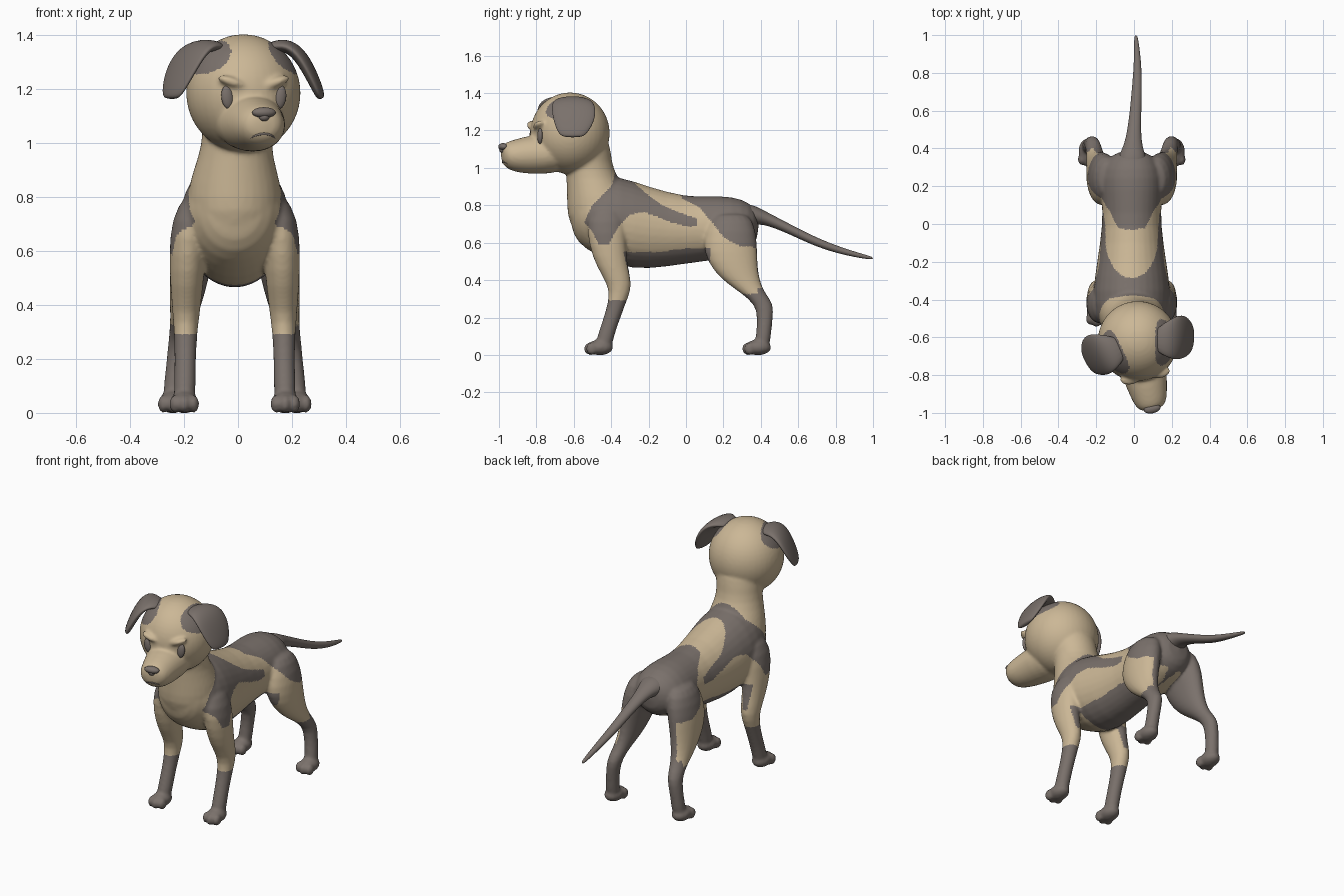
import bpy, bmesh, math
from mathutils import Matrix, Vector

if "Cube" in bpy.data.objects:
    bpy.data.objects.remove(bpy.data.objects["Cube"])

MIDDLE = -0.012                       # the body stands slightly off centre
HEAD = Matrix.Translation((0.02, -0.62, 1.185)) @ Matrix.Rotation(math.radians(12), 4, 'Z')


def make_material(name, colour):
    mat = bpy.data.materials.new(name)
    mat.use_nodes = True
    mat.diffuse_color = (*colour, 1)
    bsdf = next(n for n in mat.node_tree.nodes if n.type == 'BSDF_PRINCIPLED')
    bsdf.inputs["Base Color"].default_value = (*colour, 1)
    return mat


TAN = make_material("tan fur", (0.60, 0.475, 0.305))
DARK = make_material("dark fur", (0.195, 0.165, 0.148))


def loft(bm, sections, matrix=Matrix(), sides=16):
    """Skin a closed tube over (centre, axis a, axis b) ellipses."""
    rings = []
    for centre, a, b in sections:
        ring = []
        for i in range(sides):
            t = math.tau * i / sides
            p = Vector(centre) + Vector(a) * math.cos(t) + Vector(b) * math.sin(t)
            ring.append(bm.verts.new(matrix @ p))
        rings.append(ring)
    for low, high in zip(rings, rings[1:]):
        for i in range(sides):
            j = (i + 1) % sides
            bm.faces.new((low[i], low[j], high[j], high[i]))
    bm.faces.new(rings[0])
    bm.faces.new(rings[-1])


def along_y(rows):
    return [((x, y, z), (rx, 0, 0), (0, 0, rz)) for x, y, z, rx, rz in rows]


def along_z(rows, side=1):
    return [((x * side + MIDDLE, y, z), (rx, 0, 0), (0, ry, 0)) for z, x, y, rx, ry in rows]


def ball(bm, place, radii, matrix=Matrix(), tilt=0):
    local = Matrix.Translation(place) @ Matrix.Rotation(tilt, 4, 'Y') @ Matrix.Diagonal((*radii, 1))
    bmesh.ops.create_uvsphere(bm, u_segments=20, v_segments=12, radius=1, matrix=matrix @ local)


def finish(bm, name, mat, subdivide=1):
    bmesh.ops.recalc_face_normals(bm, faces=bm.faces[:])
    mesh = bpy.data.meshes.new(name)
    bm.to_mesh(mesh)
    bm.free()
    mesh.materials.append(mat)
    mesh.shade_smooth()
    obj = bpy.data.objects.new(name, mesh)
    bpy.context.collection.objects.link(obj)
    if subdivide:
        mod = obj.modifiers.new("round", 'SUBSURF')
        mod.levels = mod.render_levels = subdivide
    return obj


# Torso: x, y, z, half width, half height
bm = bmesh.new()
torso = [(-.62, .78, .07, .09), (-.58, .76, .14, .17), (-.48, .74, .2, .21), (-.36, .715, .213, .25),
         (-.2, .677, .187, .226), (0, .667, .157, .182), (.12, .675, .162, .178),
         (.25, .69, .17, .162), (.34, .69, .14, .128), (.39, .69, .07, .07)]
loft(bm, along_y([(MIDDLE, *row) for row in torso]))

# Neck: z, x, y, half width, half depth
loft(bm, along_z([(.65, 0, -.45, .16, .16), (.75, 0, -.455, .185, .185), (.85, 0, -.465, .175, .175),
                  (.95, .003, -.505, .14, .138), (1.03, .01, -.52, .13, .125),
                  (1.12, .02, -.55, .15, .15), (1.2, .03, -.58, .14, .14)]))

# Skull, muzzle and brows, in the turned frame of the head
ball(bm, (0, 0, 0), (.218, .218, .22), HEAD)
loft(bm, along_y([(0, 0, -.09, .12, .1), (0, -.1, -.11, .14, .11), (0, -.21, -.113, .115, .107),
                  (0, -.29, -.12, .1, .092), (0, -.345, -.118, .084, .074),
                  (0, -.375, -.11, .05, .045)]), HEAD)

FRONT_LEG = [(.82, .14, -.42, .04, .06), (.72, .172, -.43, .066, .11), (.58, .175, -.42, .07, .1),
             (.47, .178, -.395, .062, .085), (.37, .18, -.35, .052, .066), (.3, .182, -.362, .044, .05),
             (.2, .183, -.395, .04, .046), (.1, .185, -.43, .041, .045), (.03, .187, -.445, .042, .05)]
HIND_LEG = [(.77, .12, .24, .06, .1), (.66, .145, .24, .085, .14), (.55, .162, .235, .079, .149),
            (.45, .175, .265, .068, .122), (.38, .185, .31, .056, .092), (.33, .195, .36, .046, .066),
            (.27, .205, .42, .041, .052), (.2, .215, .423, .038, .042), (.1, .225, .415, .039, .04),
            (.03, .228, .4, .042, .046)]

for side in (-1, 1):
    ball(bm, (.08 * side, -.185, .04), (.06, .035, .02), HEAD, -.32 * side)
    for leg, foot_x, foot_y in ((FRONT_LEG, .187, -.46), (HIND_LEG, .23, .385)):
        loft(bm, along_z(leg, side))
        # Paw with three toes
        x = foot_x * side + MIDDLE
        ball(bm, (x, foot_y, .04), (.053, .072, .042))
        for toe in (-1, 0, 1):
            ball(bm, (x + toe * .034, foot_y - .055 + abs(toe) * .012, .033), (.022, .032, .034))

# Fuse the parts into one smooth skin
body = finish(bm, "body", TAN)
remesh = body.modifiers.new("fuse", 'REMESH')
remesh.mode = 'VOXEL'
remesh.voxel_size = 0.009
smooth = body.modifiers.new("soften", 'SMOOTH')
smooth.factor, smooth.iterations = 0.5, 7
skin = bpy.data.meshes.new_from_object(body.evaluated_get(bpy.context.evaluated_depsgraph_get()))
body.modifiers.clear()
body.data = skin
skin.name = "body"
skin.materials.clear()
skin.materials.append(TAN)
skin.materials.append(DARK)
skin.shade_smooth()

# Fur patches as outlines over y and z
SHOULDER = [(-.375, 1.0), (-.395, .91), (-.5, .8), (-.545, .71), (-.5, .66), (-.465, .585), (-.415, .59),
            (-.365, .68), (-.3, .75), (-.22, .765), (-.11, .72), (0, .685), (.06, .69), (.055, .73),
            (-.03, .76), (-.13, .8), (-.22, .87), (-.3, .94), (-.32, 1.0)]
RUMP = [(-.05, .9), (-.02, .835), (.07, .79), (.14, .71), (.2, .63), (.28, .585), (.5, .56), (.5, .9)]
BELLY = [(-.335, .55), (-.14, .55), (0, .57), (.13, .57), (.13, .4), (-.3, .4)]


def inside(y, z, outline):
    hit = False
    for (y1, z1), (y2, z2) in zip(outline, outline[1:] + outline[:1]):
        if (z1 > z) != (z2 > z) and y < y1 + (z - z1) * (y2 - y1) / (z2 - z1):
            hit = not hit
    return hit


def is_dark(c, n):
    if c.z > 1.15:                                   # patches around the ears
        p = HEAD.inverted() @ c
        d = Vector(((abs(p.x) - .155) / .1, (p.y + .05) / .14, (p.z - .14) / .075))
        return d.length < 1
    if c.y > .1 and c.z < .62:                       # hind legs: socks and inner sides
        outward = n.x * (1 if c.x > MIDDLE else -1)
        if c.z < .325 or (c.y > .385 and c.z < .36) or outward * .8 - n.y * .5 < -.1:
            return True
    if c.y < 0 and c.z < .29:                        # front socks
        return True
    return any(inside(c.y, c.z, outline) for outline in (SHOULDER, RUMP, BELLY))


for face in skin.polygons:
    face.material_index = int(is_dark(face.center, face.normal))

# Tail
bm = bmesh.new()
loft(bm, along_y([(-.01, .28, .74, .09, .07), (-.01, .36, .75, .075, .055), (-.005, .42, .735, .045, .036),
                  (.005, .55, .675, .032, .028), (.015, .7, .6, .028, .025), (.02, .85, .55, .02, .018),
                  (.012, .97, .522, .012, .011), (.01, 1, .517, .007, .006)]))
finish(bm, "tail", DARK, 2)

# Folded ears: x, y, z, half width, half thickness, bend in degrees
EAR = [(.08, -.01, .165, .05, .02, 0), (.15, -.02, .183, .095, .026, 15), (.205, -.025, .15, .122, .028, 48),
       (.25, -.03, .07, .115, .025, 68), (.278, -.045, 0, .08, .02, 75), (.285, -.045, -.022, .05, .012, 75)]
for side, name in ((1, "left"), (-1, "right")):
    bm = bmesh.new()
    sections = []
    for x, y, z, width, thick, bend in EAR:
        a = math.radians(bend)
        sections.append(((x * side, y, z), (.25 * width * side, .97 * width, 0),
                         (math.sin(a) * thick * side, 0, math.cos(a) * thick)))
    loft(bm, sections, HEAD)
    finish(bm, name + "_ear", DARK, 2)


def face_point(x, z):
    """Point on the skin, in head space, straight ahead of the face."""
    start = HEAD @ Vector((x, -1, z))
    hit, place, _, _ = body.ray_cast(start, HEAD.to_3x3() @ Vector((0, 1, 0)))
    return HEAD.inverted() @ place if hit else Vector((x, -.3, z))


bpy.context.view_layer.update()

# Eyes
for side, name in ((1, "left"), (-1, "right")):
    bm = bmesh.new()
    ball(bm, face_point(.1 * side, -.015), (.023, .014, .043), HEAD, .12 * side)
    finish(bm, name + "_eye", DARK, 0)

# Nose: wide on top, narrow below
bm = bmesh.new()
ball(bm, face_point(0, -.072), (.045, .024, .02), HEAD)
ball(bm, face_point(0, -.088), (.02, .016, .016), HEAD)
finish(bm, "nose", DARK, 0)

# Frowning mouth line
bm = bmesh.new()
path = [face_point(x, -.15 - 6 * x * x) for x in (-.08, -.06, -.04, -.02, 0, .02, .04, .06, .08)]
loft(bm, [(p, (0, .005, 0), (0, 0, .005)) for p in path], HEAD, 8)
finish(bm, "mouth", DARK)
